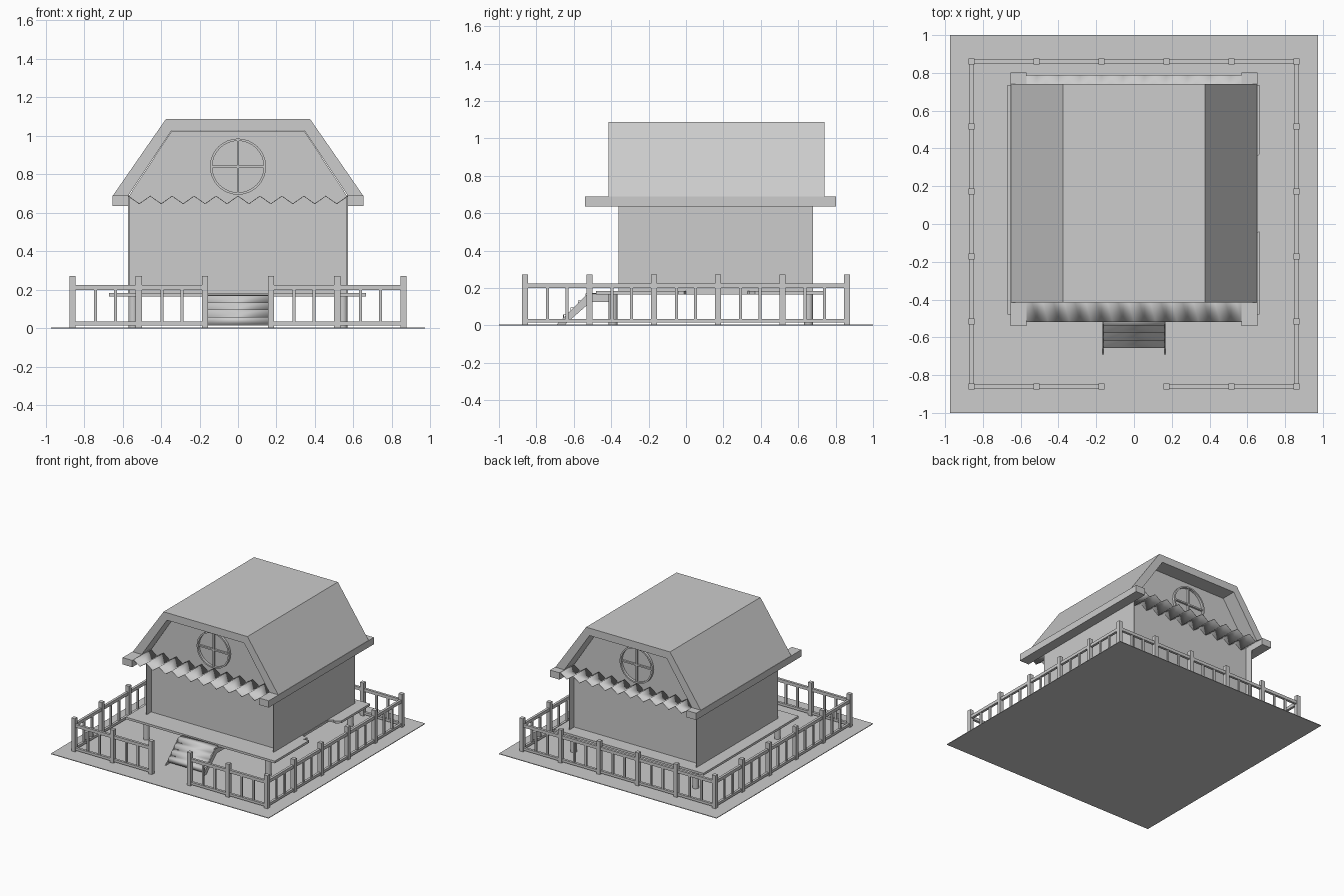
import bpy, bmesh, math
from mathutils import Vector

old = bpy.data.objects.get("Cube")
if old:
    bpy.data.objects.remove(old, do_unlink=True)

grey = bpy.data.materials.new("plain_grey")
grey.use_nodes = True
COLOUR = (0.604, 0.604, 0.604, 1)
grey.diffuse_color = COLOUR
grey.node_tree.nodes["Principled BSDF"].inputs["Base Color"].default_value = COLOUR


def finish(name, bm, normals=True):
    if normals:
        bmesh.ops.recalc_face_normals(bm, faces=bm.faces)
    mesh = bpy.data.meshes.new(name)
    bm.to_mesh(mesh)
    bm.free()
    mesh.materials.append(grey)
    ob = bpy.data.objects.new(name, mesh)
    bpy.context.collection.objects.link(ob)
    return ob


def add_box(bm, x0, x1, y0, y1, z0, z1):
    verts = bmesh.ops.create_cube(bm, size=1)["verts"]
    for v in verts:
        v.co = Vector((x1 if v.co.x > 0 else x0, y1 if v.co.y > 0 else y0, z1 if v.co.z > 0 else z0))


def box(name, *limits):
    bm = bmesh.new()
    add_box(bm, *limits)
    return finish(name, bm)


def place(axis, a, b, depth):
    return {"x": (depth, a, b), "y": (a, depth, b), "z": (a, b, depth)}[axis]


def prism(name, points, axis, d0, d1):
    """Extrude a closed outline along an axis."""
    bm = bmesh.new()
    face = bm.faces.new([bm.verts.new(place(axis, a, b, d0)) for a, b in points])
    moved = bmesh.ops.extrude_face_region(bm, geom=[face])["geom"]
    shift = Vector(place(axis, 0, 0, d1 - d0))
    bmesh.ops.translate(bm, vec=shift, verts=[g for g in moved if isinstance(g, bmesh.types.BMVert)])
    return finish(name, bm)


def sheet(name, points, axis, d0, d1, thick, closed=False, smooth=False):
    """Sweep an open or closed line along an axis into a thin sheet."""
    bm = bmesh.new()
    rows = [[bm.verts.new(place(axis, a, b, d)) for a, b in points] for d in (d0, d1)]
    n = len(points)
    for i in range(n if closed else n - 1):
        j = (i + 1) % n
        bm.faces.new((rows[0][i], rows[0][j], rows[1][j], rows[1][i]))
    for f in bm.faces:
        f.smooth = smooth
    ob = finish(name, bm)
    mod = ob.modifiers.new("thickness", "SOLIDIFY")
    mod.thickness = thick
    mod.offset = 0
    return ob


# Ground
box("ground", -0.973, 0.973, -1, 1, 0, 0.005)

# Fence: posts, rails and two balusters in each bay
F = 0.86
STOPS = [-F + i * 2 * F / 5 for i in range(6)]


def fence(name, along_x, fixed, skip=None):
    bm = bmesh.new()

    def piece(c0, c1, half, z0, z1):
        if along_x:
            add_box(bm, c0, c1, fixed - half, fixed + half, z0, z1)
        else:
            add_box(bm, fixed - half, fixed + half, c0, c1, z0, z1)

    for s in STOPS:
        if along_x or abs(s) < F:
            piece(s - 0.016, s + 0.016, 0.016, 0, 0.272)
    for i in range(5):
        if i == skip:
            continue
        a, b = STOPS[i] + 0.016, STOPS[i + 1] - 0.016
        piece(a, b, 0.01, 0.2, 0.225)
        piece(a, b, 0.01, 0.015, 0.035)
        for k in (1, 2):
            c = a + (b - a) * k / 3
            piece(c - 0.008, c + 0.008, 0.007, 0.035, 0.2)
    finish(name, bm)


fence("front_fence", True, -F, skip=2)
fence("back_fence", True, F)
fence("left_fence", False, F)
fence("right_fence", False, -F)

# Deck with a broken gap on the left edge
prism("deck", [(-0.67, -0.48), (0.665, -0.48), (0.665, -0.04), (0.62, -0.05), (0.63, -0.01),
               (0.575, 0), (0.575, 0.33), (0.61, 0.35), (0.63, 0.34), (0.665, 0.37),
               (0.665, 0.735), (-0.67, 0.735)], "z", 0.165, 0.183)

# Round legs under the deck
for x in (-0.545, 0.545):
    for y in (-0.39, 0.655):
        bm = bmesh.new()
        bmesh.ops.create_cone(bm, cap_ends=True, segments=16, radius1=0.024, radius2=0.024, depth=0.165)
        bmesh.ops.translate(bm, vec=(x, y, 0.0825), verts=bm.verts)
        for f in bm.faces:
            f.smooth = len(f.verts) == 4
        finish("deck_leg", bm)

# Stairs: soft stepped sheet between two thin stringers
steps = []
for i in range(4):
    y, z = -0.655 + i * 0.04, 0.02 + i * 0.0375
    steps += [(y, z), (y, z + 0.0375)]
steps.append((-0.48, 0.17))
sheet("stair_steps", steps, "x", -0.162, 0.162, 0.004, smooth=True)
for side in (-1, 1):
    prism("stair_stringer", [(-0.69, 0.006), (-0.645, 0.006), (-0.51, 0.125), (-0.38, 0.125),
                             (-0.38, 0.165), (-0.53, 0.165)], "x", side * 0.162, side * 0.168)

# Walls: thin sides running past the recessed gable ends
GABLE = [(-0.565, 0.18), (0.565, 0.18), (0.565, 0.69), (0.345, 1.025), (-0.345, 1.025), (-0.565, 0.69)]
for side in (-1, 1):
    box("side_wall", *sorted((side * 0.565, side * 0.571)), -0.36, 0.68, 0.18, 0.69)
prism("front_wall", GABLE, "y", -0.3, -0.28)
prism("back_wall", GABLE, "y", 0.6, 0.62)

# Roof shell and eave beams
prism("roof", [(-0.65, 0.69), (-0.375, 1.087), (0.375, 1.087), (0.65, 0.69),
               (0.57, 0.69), (0.345, 1.027), (-0.345, 1.027), (-0.57, 0.69)], "y", -0.415, 0.74)
for side in (-1, 1):
    box("eave_beam", *sorted((side * 0.568, side * 0.653)), -0.54, 0.803, 0.635, 0.69)

# Zigzag awnings and round windows on both gable ends
TEETH = 10
zigzag = [(-0.57 + 1.14 * i / (2 * TEETH), 0.687 if i % 2 == 0 else 0.647) for i in range(2 * TEETH + 1)]
circle = [(0.14 * math.cos(t * math.tau / 32), 0.84 + 0.14 * math.sin(t * math.tau / 32)) for t in range(32)]
for name, wall, out, tip in (("front", -0.3, -1, -0.52), ("back", 0.62, 1, 0.79)):
    sheet(name + "_awning", zigzag, "y", wall, tip, 0.004, smooth=True)
    sheet(name + "_window_frame", circle, "y", wall, wall + out * 0.02, 0.012, closed=True)
    y0, y1 = sorted((wall, wall + out * 0.015))
    box(name + "_window_upright", -0.006, 0.006, y0, y1, 0.7, 0.98)
    box(name + "_window_crossbar", -0.14, 0.14, y0, y1, 0.834, 0.846)
